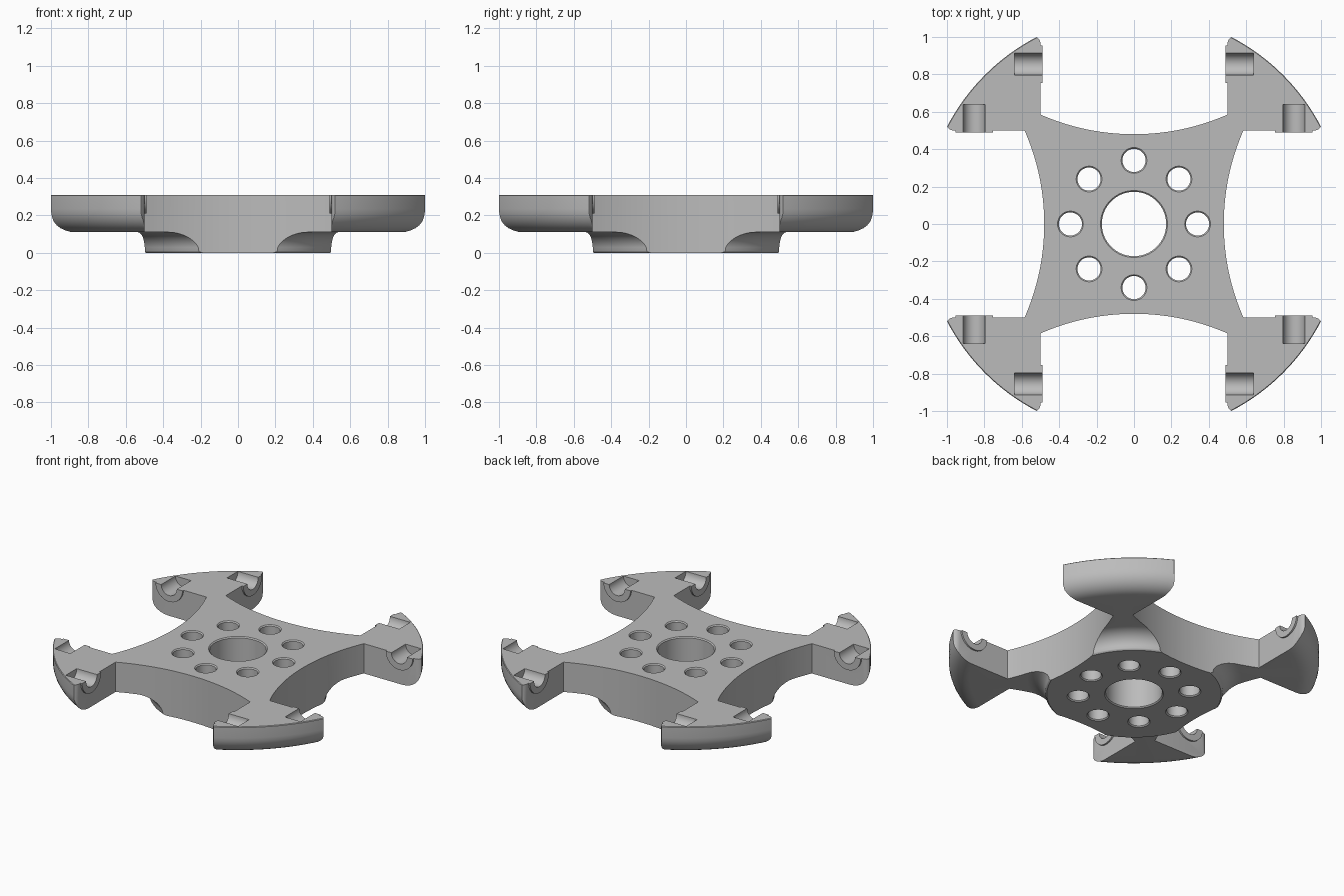
import bpy, bmesh
from math import sqrt, sin, cos, pi
from mathutils import Matrix, Vector

if "Cube" in bpy.data.objects:
    bpy.data.objects.remove(bpy.data.objects["Cube"])

TOP = 0.31      # top surface height
ARM = 0.11      # underside height of the arms
RIM = 1.127     # radius of the outer rim


def make_object(name, bm):
    bmesh.ops.recalc_face_normals(bm, faces=bm.faces)
    mesh = bpy.data.meshes.new(name)
    bm.to_mesh(mesh)
    bm.free()
    obj = bpy.data.objects.new(name, mesh)
    bpy.context.collection.objects.link(obj)
    return obj


def lathe(bm, profile, steps, centre=(0, 0, 0)):
    """Spin a closed (radius, z) profile that starts and ends on the axis."""
    verts = [bm.verts.new((r, 0, z)) for r, z in profile]
    edges = [bm.edges.new(pair) for pair in zip(verts, verts[1:])]
    made = bmesh.ops.spin(bm, geom=verts + edges, cent=(0, 0, 0), axis=(0, 0, 1),
                          angle=2 * pi, steps=steps, use_merge=True)
    bm.verts.ensure_lookup_table()
    new = [v for v in bm.verts if not v.tag]
    bmesh.ops.translate(bm, verts=new, vec=centre)
    bmesh.ops.remove_doubles(bm, verts=new, dist=1e-5)
    for v in bm.verts:
        v.tag = True


def combine(target, tool, operation):
    mod = target.modifiers.new(operation, 'BOOLEAN')
    mod.operation, mod.object, mod.solver = operation, tool, 'EXACT'
    graph = bpy.context.evaluated_depsgraph_get()
    mesh = bpy.data.meshes.new_from_object(target.evaluated_get(graph))
    target.modifiers.clear()
    target.data = mesh
    bpy.data.objects.remove(tool)


def clip_cylinders(name, radius, x0, x1):
    """Eight horizontal cylinders, one on each flank of each arm."""
    bm = bmesh.new()
    lie_down = Matrix.Rotation(pi / 2, 4, 'Y')
    swap = Matrix(((0, 1, 0, 0), (1, 0, 0, 0), (0, 0, 1, 0), (0, 0, 0, 1)))
    place = Matrix.Translation(((x0 + x1) / 2, 0.855, TOP)) @ lie_down
    for k in range(4):
        turn = Matrix.Rotation(k * pi / 2, 4, 'Z')
        for flip in (Matrix.Identity(4), swap):
            bmesh.ops.create_cone(bm, cap_ends=True, segments=40, radius1=radius,
                                  radius2=radius, depth=x1 - x0,
                                  matrix=turn @ flip @ place)
    return make_object(name, bm)


# Outline: concave sides running into four arms
R = 1.243
half = [(x / 40, 0.48 + R - sqrt(R * R - (x / 40) ** 2)) for x in range(21)]
half += [(0.5, 0.97), (0.507, 0.988), (0.52, 1.0), (0.52, 1.3), (1.3, 1.3)]
quarter = half + [(y, x) for x, y in reversed(half[1:-1])]
bm = bmesh.new()
ring = []
for k in range(4):
    turn = Matrix.Rotation(-k * pi / 2, 4, 'Z')
    ring += [bm.verts.new(turn @ Vector((x, y, -0.2))) for x, y in quarter]
base = bm.faces.new(ring)
top = bmesh.ops.extrude_face_region(bm, geom=[base])
bmesh.ops.translate(bm, vec=(0, 0, 0.8),
                    verts=[v for v in top['geom'] if isinstance(v, bmesh.types.BMVert)])
plate = make_object("four_arm_plate", bm)

# Raised collars around the pin sockets
combine(plate, clip_cylinders("socket_collars", 0.1, 0.489, 0.56), 'UNION')

# Revolved body: flat hub, cove up to the arms, rounded rim
arc = [i * pi / 16 for i in range(9)]
profile = [(0, 0), (0.53, 0), (0.538, 0.006)]
profile += [(0.65 - 0.11 * cos(a), 0.01 + 0.1 * sin(a)) for a in arc]
profile += [(RIM - 0.125 + 0.125 * sin(a), ARM + 0.125 * (1 - cos(a))) for a in arc]
profile += [(RIM, TOP - 0.004), (RIM - 0.004, TOP), (0, TOP)]
bm = bmesh.new()
lathe(bm, profile, 160)
combine(plate, make_object("revolved_body", bm), 'INTERSECT')

# Centre bore and ring of eight holes, with eased rims
bm = bmesh.new()


def bore(radius, steps, centre):
    e = 0.007
    lathe(bm, [(0, -e), (radius + 2 * e, -e), (radius, e), (radius, TOP - e),
               (radius + 2 * e, TOP + e), (0, TOP + e)], steps, centre)


bore(0.172, 64, (0, 0, 0))
for k in range(8):
    bore(0.062, 32, (0.34 * cos(k * pi / 4), 0.34 * sin(k * pi / 4), 0))
combine(plate, make_object("hole_cutters", bm), 'DIFFERENCE')

# Pin sockets
combine(plate, clip_cylinders("socket_cutters", 0.058, 0.44, 0.64), 'DIFFERENCE')

# Material and shading
grey = bpy.data.materials.new("plain grey")
grey.use_nodes = True
colour = (0.5, 0.5, 0.5, 1)
grey.diffuse_color = colour
grey.node_tree.nodes["Principled BSDF"].inputs["Base Color"].default_value = colour
plate.data.materials.clear()
plate.data.materials.append(grey)
for poly in plate.data.polygons:
    poly.material_index = 0
bpy.ops.object.select_all(action='DESELECT')
plate.select_set(True)
bpy.context.view_layer.objects.active = plate
bpy.ops.object.shade_smooth_by_angle(angle=pi / 6)
